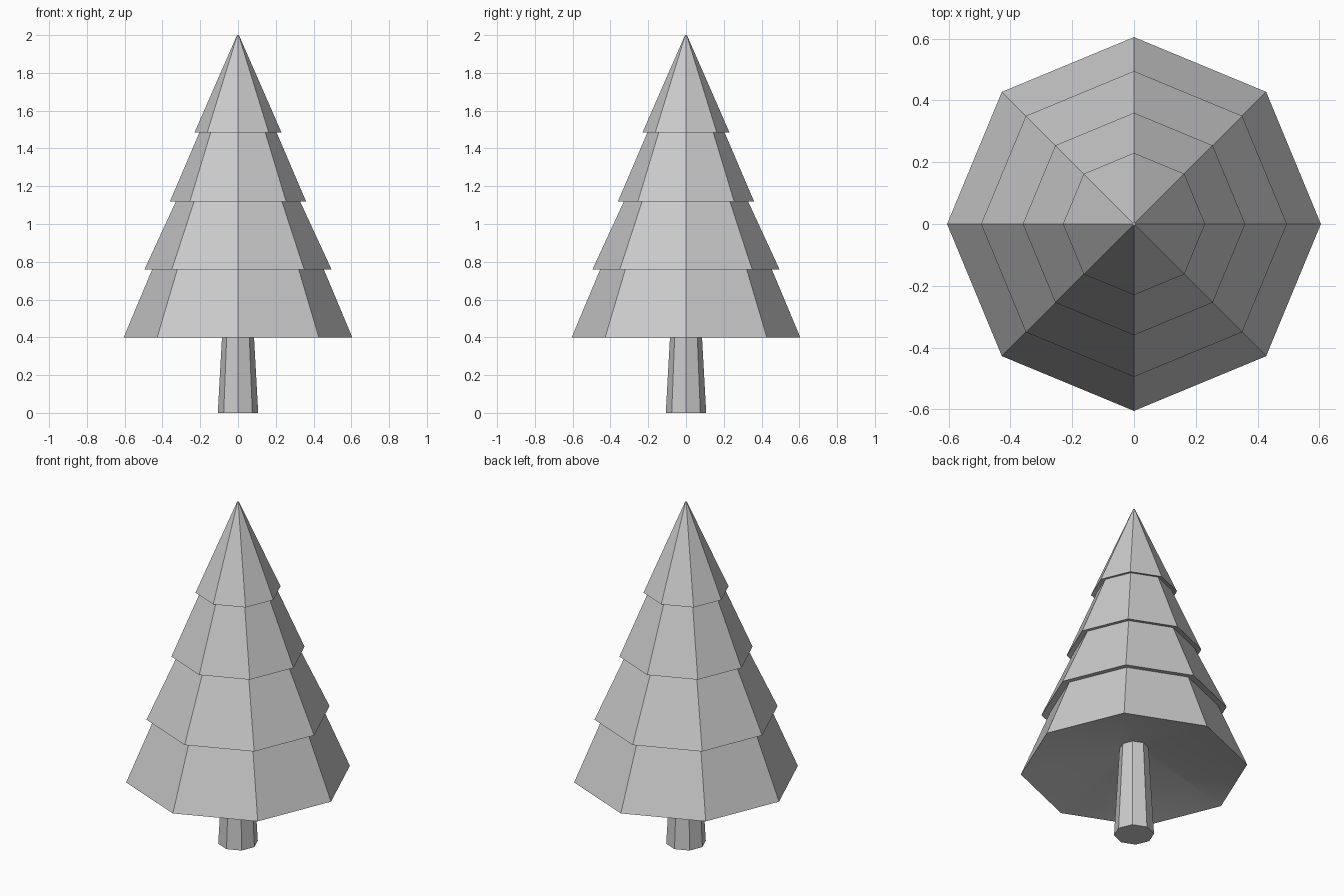
import bpy
import bmesh
import math

cube = bpy.data.objects.get("Cube")
if cube:
    bpy.data.objects.remove(cube, do_unlink=True)

SIDES = 8

# One plain grey for the whole tree
grey = bpy.data.materials.new("plain_grey")
grey.use_nodes = True
colour = (0.6, 0.6, 0.6, 1.0)
grey.diffuse_color = colour
shader = next(n for n in grey.node_tree.nodes if n.type == "BSDF_PRINCIPLED")
shader.inputs["Base Color"].default_value = colour


def lathe(name, profile):
    """Turn (radius, height) points, bottom to top, into a closed octagonal solid."""
    bm = bmesh.new()
    rings = []
    for radius, height in profile:
        angles = [math.tau * i / SIDES for i in range(SIDES)]
        rings.append([bm.verts.new((radius * math.cos(a), radius * math.sin(a), height))
                      for a in angles])
    for low, high in zip(rings, rings[1:]):
        for i in range(SIDES):
            j = (i + 1) % SIDES
            bm.faces.new((low[i], low[j], high[j], high[i]))
    bm.faces.new(rings[0][::-1])
    bm.faces.new(rings[-1])
    bmesh.ops.recalc_face_normals(bm, faces=bm.faces)
    mesh = bpy.data.meshes.new(name)
    bm.to_mesh(mesh)
    bm.free()
    mesh.materials.append(grey)
    obj = bpy.data.objects.new(name, mesh)
    bpy.context.collection.objects.link(obj)
    bpy.ops.object.select_all(action="DESELECT")
    obj.select_set(True)
    bpy.context.view_layer.objects.active = obj
    bpy.ops.object.shade_smooth_by_angle(angle=math.radians(30))
    return obj


# Tapered trunk, running up into the hollow underside
lathe("trunk", [(0.107, 0), (0.076, 0.56)])

# Branch tiers: each has a wide rim and narrows to a neck tucked under the next rim
crown = [(0.06, 0.535),
         (0.605, 0.40), (0.45, 0.77),
         (0.495, 0.76), (0.324, 1.13),
         (0.36, 1.12), (0.20, 1.495),
         (0.23, 1.485), (0.005, 2.0)]
lathe("branch_tiers", crown)
